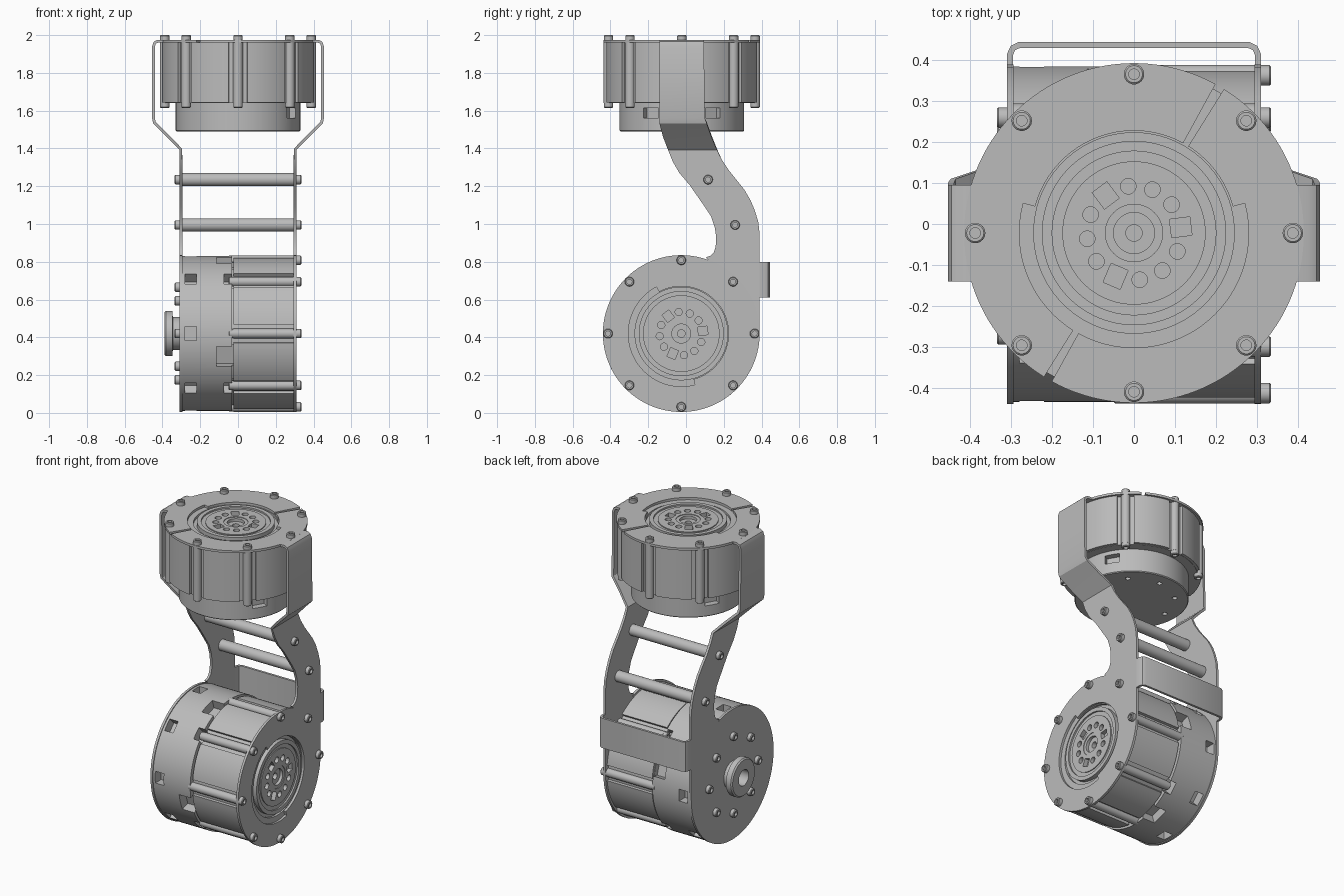
import bpy, bmesh, math
from math import radians, cos, sin, pi
from mathutils import Matrix, Vector

if "Cube" in bpy.data.objects:
    bpy.data.objects.remove(bpy.data.objects["Cube"])

GREY = (0.5, 0.5, 0.5, 1)
metal = bpy.data.materials.new("plain_grey")
metal.use_nodes = True
metal.diffuse_color = GREY
metal.node_tree.nodes["Principled BSDF"].inputs["Base Color"].default_value = GREY

T = Matrix.Translation
TURN = Matrix(((0, 0, 1, 0), (1, 0, 0, 0), (0, 1, 0, 0), (0, 0, 0, 1)))  # local z to world x
TOP = T((0, -0.022, 1.975))
SIDE = T((0.31, -0.025, 0.42)) @ TURN
FLIP = Matrix.Rotation(pi, 4, 'Y')
FAR = T((-0.31, -0.025, 0.42)) @ TURN @ FLIP


def finish(name, bm, matrix=Matrix(), thick=0, cutter=None):
    bmesh.ops.transform(bm, matrix=matrix, verts=bm.verts)
    bmesh.ops.recalc_face_normals(bm, faces=bm.faces)
    mesh = bpy.data.meshes.new(name)
    bm.to_mesh(mesh)
    bm.free()
    mesh.materials.append(metal)
    ob = bpy.data.objects.new(name, mesh)
    bpy.context.collection.objects.link(ob)
    bpy.ops.object.select_all(action='DESELECT')
    ob.select_set(True)
    bpy.context.view_layer.objects.active = ob
    if thick:
        mod = ob.modifiers.new("thickness", 'SOLIDIFY')
        mod.thickness, mod.offset = thick, 0
        bpy.ops.object.modifier_apply(modifier=mod.name)
    if cutter:
        mod = ob.modifiers.new("cut", 'BOOLEAN')
        mod.operation, mod.solver, mod.object = 'DIFFERENCE', 'EXACT', cutter
        bpy.ops.object.modifier_apply(modifier=mod.name)
        bpy.data.objects.remove(cutter)
    bpy.ops.object.shade_smooth_by_angle(angle=radians(30))
    return ob


def lathe(bm, profile, matrix=Matrix(), steps=96):
    verts = [bm.verts.new((r, 0, z)) for r, z in profile]
    edges = [bm.edges.new(p) for p in zip(verts, verts[1:])]
    out = bmesh.ops.spin(bm, geom=verts + edges, axis=(0, 0, 1), cent=(0, 0, 0),
                         angle=2 * pi, steps=steps, use_merge=False)
    new = {v for e in edges for f in e.link_faces for v in f.verts}
    todo, new = list(new), set(new)
    while todo:
        for e in todo.pop().link_edges:
            for v in e.verts:
                if v not in new:
                    new.add(v)
                    todo.append(v)
    bmesh.ops.remove_doubles(bm, verts=list(new), dist=1e-5)
    bmesh.ops.transform(bm, matrix=matrix, verts=[v for v in new if v.is_valid])


def rod(bm, r, z0, z1, matrix=Matrix(), steps=20):
    lathe(bm, [(0, z0), (r, z0), (r, z1), (0, z1)], matrix, steps)


def screw(bm, matrix):
    lathe(bm, [(0, -0.01), (0.025, -0.01), (0.025, 0.021), (0.021, 0.025),
               (0.013, 0.025), (0.013, 0.012), (0, 0.012)], matrix, 18)


def polar(r, deg, z=0):
    return Vector((r * cos(radians(deg)), r * sin(radians(deg)), z))


def around(r, z=0, count=8):
    return [T(polar(r, 360 * k / count, z)) for k in range(count)]


def box(bm, r0, r1, width, z0, z1, deg):
    m = (Matrix.Rotation(radians(deg), 4, 'Z') @ T(((r0 + r1) / 2, 0, (z0 + z1) / 2))
         @ Matrix.Diagonal((r1 - r0, width, z1 - z0, 1)))
    bmesh.ops.create_cube(bm, size=1, matrix=m)


def sector(bm, a0, a1, inner, outer, z, step=3):
    n = max(2, round((a1 - a0) / step))
    rows = [(bm.verts.new(polar(inner, a, z)), bm.verts.new(polar(outer, a, z)))
            for a in (a0 + (a1 - a0) * i / n for i in range(n + 1))]
    for p, q in zip(rows, rows[1:]):
        bm.faces.new((p[0], p[1], q[1], q[0]))


# Two motors: turned housing with output hub, corner bosses, raised panels, screws
def motor(name, place):
    bm = bmesh.new()
    for k in range(12):
        a = 7 + 30 * k
        if k % 4 == 0:
            box(bm, 0.09, 0.14, 0.045, -0.035, 0.02, a)
        else:
            rod(bm, 0.019, -0.03, 0.02, T(polar(0.115, a)))
    for a in (-30, 30, 150):
        box(bm, 0.29, 0.36, 0.09, -0.415, -0.36, a)
    for m in around(0.25, -0.48):
        rod(bm, 0.015, -0.02, 0.02, m)
    cutter = finish("hub_cutter", bm, place)
    cutter.hide_render = True

    bm = bmesh.new()
    lathe(bm, [(0, -0.06), (0.02, -0.06), (0.02, -0.03), (0.05, -0.03), (0.05, -0.012),
               (0.07, -0.012), (0.07, -0.008), (0.175, -0.008), (0.175, -0.014),
               (0.2, -0.014), (0.2, -0.004), (0.225, -0.004), (0.225, -0.03),
               (0.245, -0.03), (0.245, -0.015), (0.385, -0.015), (0.385, -0.335),
               (0.33, -0.335), (0.33, -0.48), (0.325, -0.485), (0, -0.485)])
    finish(name + "_housing", bm, place, cutter=cutter)

    bm = bmesh.new()
    for k in range(8):
        sector(bm, 45 * k + 7, 45 * k + 38, 0.37, 0.402, -0.174)
    finish(name + "_panels", bm, place, thick=0.318)

    bm = bmesh.new()
    for m in around(0.388):
        rod(bm, 0.026, -0.335, -0.012, m)
        screw(bm, m)
        screw(bm, m @ T((0, 0, -0.335)) @ FLIP)
    finish(name + "_bosses_and_screws", bm, place)


motor("upper_motor", TOP)
motor("lower_motor", SIDE)

# Split mounting ring on top
bm = bmesh.new()
for a0, a1, inner in ((61.3, 165, 0.25), (165, 238, 0.28), (241, 375, 0.28), (375, 418, 0.25)):
    sector(bm, a0, a1, inner, 0.415, -0.0075)
finish("top_mounting_ring", bm, TOP, thick=0.015)

# Rear casing of the lower motor, with vent windows
bm = bmesh.new()
for k in range(8):
    box(bm, 0.35, 0.45, 0.075, -0.59, -0.53, 45 * k)
for k in range(4):
    box(bm, 0.35, 0.45, 0.075, -0.385, -0.33, 45 + 90 * k)
    box(bm, 0.35, 0.45, 0.11, -0.425, -0.33, 17.5 + 90 * k)
cutter = finish("window_cutter", bm, SIDE)
cutter.hide_render = True
bm = bmesh.new()
lathe(bm, [(0, -0.605), (0.41, -0.605), (0.41, -0.343), (0.38, -0.343), (0.38, -0.33), (0, -0.33)])
finish("rear_casing", bm, SIDE, cutter=cutter)

# Rear hub and its screws
bm = bmesh.new()
lathe(bm, [(0, 0.01), (0.05, 0.01), (0.05, 0.08), (0.112, 0.08), (0.12, 0.072),
           (0.12, 0.038), (0.087, 0.035), (0.087, -0.01), (0, -0.01)], steps=48)
for m in around(0.245):
    screw(bm, m)
finish("rear_hub", bm, FAR)

# Curved side brackets: disc plate, S-shaped neck, flared strap folded over the top
NECK_BACK = [(0.39, 0.42), (0.39, 0.945), (0.383, 1.01), (0.365, 1.07), (0.342, 1.125),
             (0.31, 1.18), (0.23, 1.28), (0.19, 1.34), (0.164, 1.395)]
NECK_FRONT = [(-0.095, 1.395), (-0.07, 1.33), (-0.035, 1.27), (0.02, 1.205), (0.10, 1.09),
              (0.133, 1.04), (0.153, 0.98), (0.16, 0.93), (0.157, 0.88), (0.147, 0.85),
              (0.13, 0.832), (0.105, 0.823)]
STRAP = [(0.3025, 1.395, -0.095, 0.164), (0.375, 1.47, -0.123, 0.133),
         (0.442, 1.535, -0.14, 0.11), (0.4475, 1.56, -0.14, 0.1),
         (0.4475, 1.94, -0.14, 0.095), (0.44, 1.96, -0.14, 0.095),
         (0.425, 1.9675, -0.14, 0.095), (0.36, 1.9675, -0.14, 0.095)]
for side, name in ((1, "left"), (-1, "right")):
    bm = bmesh.new()
    arc = [(p.x - 0.025, p.y + 0.42) for p in (polar(0.415, a) for a in range(70, 0, -5))]
    bm.faces.new([bm.verts.new((side * 0.3025, y, z)) for y, z in NECK_BACK + NECK_FRONT + arc])
    rows = [[bm.verts.new((side * x, y, z)) for y in (y0, y1)] for x, z, y0, y1 in STRAP]
    for p, q in zip(rows, rows[1:]):
        bm.faces.new((p[0], p[1], q[1], q[0]))
    bmesh.ops.remove_doubles(bm, verts=bm.verts, dist=1e-4)
    finish(name + "_bracket_neck", bm, thick=0.015)

    bm = bmesh.new()
    if side > 0:
        sector(bm, -75, 118, 0.25, 0.415, -0.0075)
        sector(bm, 118, 285, 0.28, 0.415, -0.0075)
        finish("left_bracket_disc", bm, SIDE, thick=0.015)
    else:
        sector(bm, 0, 360, 0.06, 0.415, -0.0075)
        finish("right_bracket_disc", bm, FAR, thick=0.015)

# Spacer rods with end screws
for i, (y, z) in enumerate(((0.117, 1.235), (0.26, 0.995))):
    bm = bmesh.new()
    rod(bm, 0.035, -0.295, 0.295, steps=32)
    screw(bm, T((0, 0, 0.31)))
    screw(bm, T((0, 0, -0.31)) @ FLIP)
    finish("spacer_rod_%d" % (i + 1), bm, T((0, y, z)) @ TURN)

# Back brace wrapping between the brackets
half = [(0.3025, 0.37), (0.3025, 0.415), (0.296, 0.43), (0.28, 0.4375)]
path = half + [(-x, y) for x, y in reversed(half)]
bm = bmesh.new()
rows = [[bm.verts.new((x, y, z)) for z in (0.61, 0.8)] for x, y in path]
for p, q in zip(rows, rows[1:]):
    bm.faces.new((p[0], p[1], q[1], q[0]))
finish("back_brace", bm, thick=0.015)
